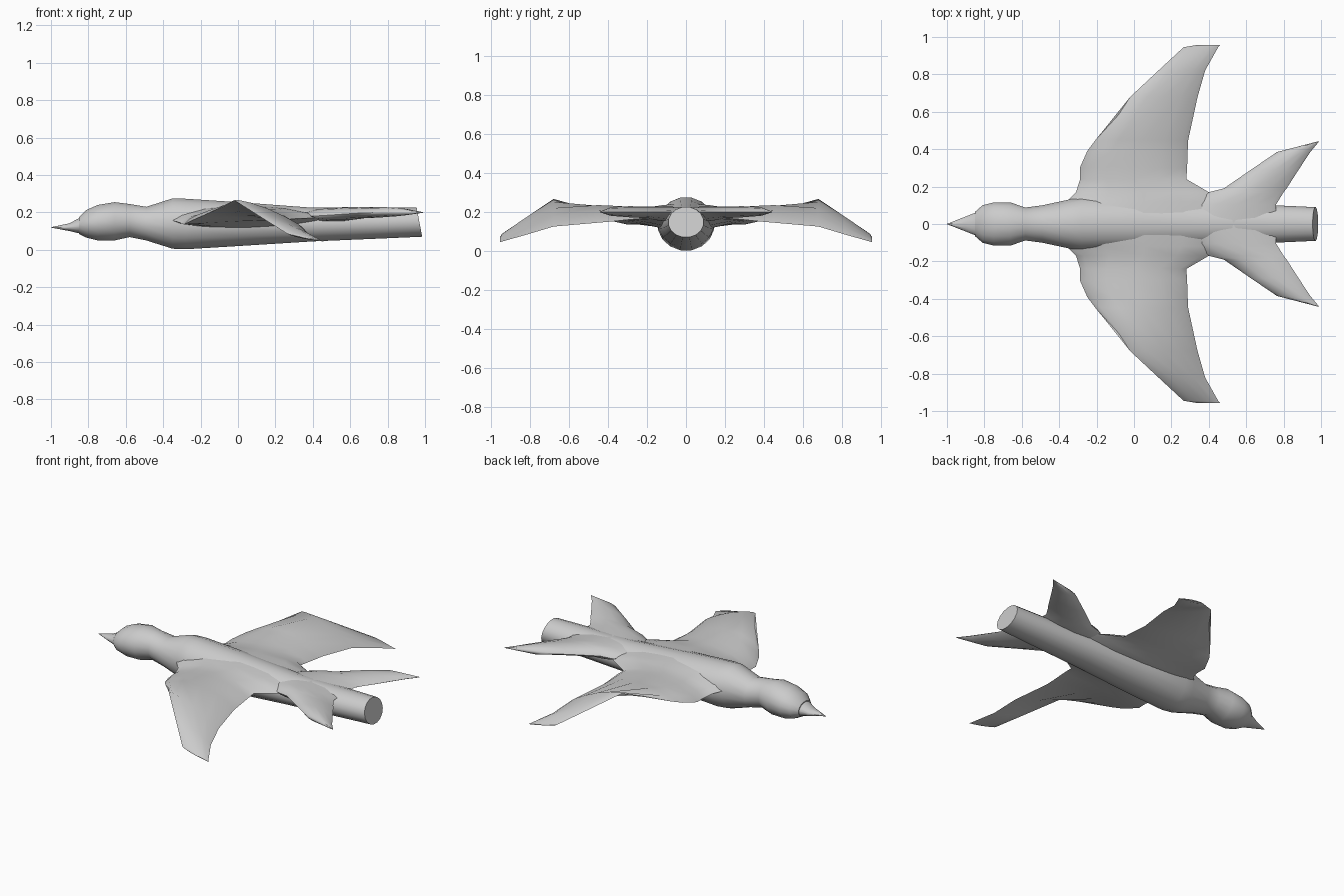
import bpy, bmesh, math


def loft(name, rings, angle=40):
    """Skin a list of equal-length point rings, capping both ends."""
    bm = bmesh.new()
    vr = [[bm.verts.new(p) for p in ring] for ring in rings]
    n = len(vr[0])
    for a, b in zip(vr, vr[1:]):
        for i in range(n):
            j = (i + 1) % n
            bm.faces.new((a[i], a[j], b[j], b[i]))
    bm.faces.new(vr[0])
    bm.faces.new(vr[-1])
    bmesh.ops.remove_doubles(bm, verts=bm.verts, dist=0.0005)
    bmesh.ops.recalc_face_normals(bm, faces=bm.faces)
    me = bpy.data.meshes.new(name)
    bm.to_mesh(me)
    bm.free()
    ob = bpy.data.objects.new(name, me)
    bpy.context.collection.objects.link(ob)
    bpy.ops.object.select_all(action='DESELECT')
    ob.select_set(True)
    bpy.context.view_layer.objects.active = ob
    bpy.ops.object.shade_smooth_by_angle(angle=math.radians(angle))
    return ob


def body_ring(x, half, top, bottom, tilt=0.0, n=16):
    """Rounded cross-section; tilt leans the ring along x."""
    ring = []
    for i in range(n):
        a = 2 * math.pi * (i + 0.5) / n
        c, s = math.cos(a), math.sin(a)
        ring.append((x - tilt * s, half * c / math.cos(math.pi / n),
                     (top + bottom) / 2 + (top - bottom) / 2 * s / math.cos(math.pi / n)))
    return ring


def foil_ring(side, y, xl, zl, xt, zt, up, low):
    """Blade section from leading to trailing edge with upper and lower bulge."""
    fr = [0.0, 0.06, 0.25, 0.5, 0.75, 0.94, 1.0]
    bulge = [0.0, 0.4, 0.85, 1.0, 0.75, 0.28, 0.0]
    pts = [(f, up * b) for f, b in zip(fr, bulge)]
    pts += [(f, low * b) for f, b in list(zip(fr, bulge))[-2:0:-1]]
    return [(xl + (xt - xl) * f, side * y, zl + (zt - zl) * f + dz) for f, dz in pts]


# Head, neck and body: x, half width, top, bottom, tilt
body = [(-0.85, 0.065, 0.175, 0.085, 0), (-0.81, 0.1, 0.213, 0.065, 0),
        (-0.75, 0.115, 0.24, 0.05, 0), (-0.66, 0.115, 0.255, 0.05, 0),
        (-0.58, 0.088, 0.245, 0.068, 0), (-0.49, 0.1, 0.23, 0.05, 0),
        (-0.35, 0.13, 0.275, 0.006, 0), (-0.28, 0.145, 0.273, 0.003, 0),
        (0.0, 0.14, 0.255, 0.02, 0), (0.4, 0.115, 0.225, 0.045, 0),
        (0.75, 0.1, 0.225, 0.06, 0.005), (0.97, 0.09, 0.225, 0.07, 0.015)]
loft("body", [body_ring(*s) for s in body])

# Beak
beak = [(-1.0, 0.001, 0.121, 0.119), (-0.9, 0.04, 0.142, 0.1), (-0.84, 0.064, 0.175, 0.086)]
loft("beak", [body_ring(*s) for s in beak])

# Wings: y, leading x z, trailing x z, upper and lower bulge
wing = [(0.0, -0.40, 0.18, 0.50, 0.17, 0.07, -0.06),
        (0.12, -0.36, 0.16, 0.46, 0.17, 0.07, -0.05),
        (0.17, -0.31, 0.145, 0.40, 0.17, 0.07, -0.03),
        (0.24, -0.288, 0.135, 0.28, 0.165, 0.075, -0.005),
        (0.30, -0.29, 0.135, 0.284, 0.16, 0.08, 0.005),
        (0.39, -0.25, 0.155, 0.287, 0.15, 0.08, 0.02),
        (0.45, -0.205, 0.175, 0.29, 0.145, 0.075, 0.02),
        (0.68, -0.02, 0.265, 0.34, 0.125, 0.025, -0.01),
        (0.82, 0.13, 0.17, 0.38, 0.083, 0.02, -0.012),
        (0.945, 0.265, 0.085, 0.45, 0.048, 0.012, -0.008),
        (0.956, 0.33, 0.07, 0.46, 0.044, 0.002, -0.002)]

# Forked tail blades, same layout
tail = [(0.0, 0.30, 0.19, 0.76, 0.20, 0.03, -0.05),
        (0.105, 0.34, 0.185, 0.76, 0.20, 0.035, -0.04),
        (0.17, 0.40, 0.18, 0.80, 0.20, 0.038, -0.03),
        (0.19, 0.48, 0.185, 0.816, 0.20, 0.035, -0.025),
        (0.29, 0.625, 0.195, 0.88, 0.20, 0.032, -0.025),
        (0.385, 0.765, 0.20, 0.943, 0.20, 0.025, -0.02),
        (0.442, 0.985, 0.20, 0.99, 0.20, 0.002, -0.002)]

for label, side in (("left", 1), ("right", -1)):
    loft(label + "_wing", [foil_ring(side, *s) for s in wing])
    loft(label + "_tail_blade", [foil_ring(side, *s) for s in tail])
